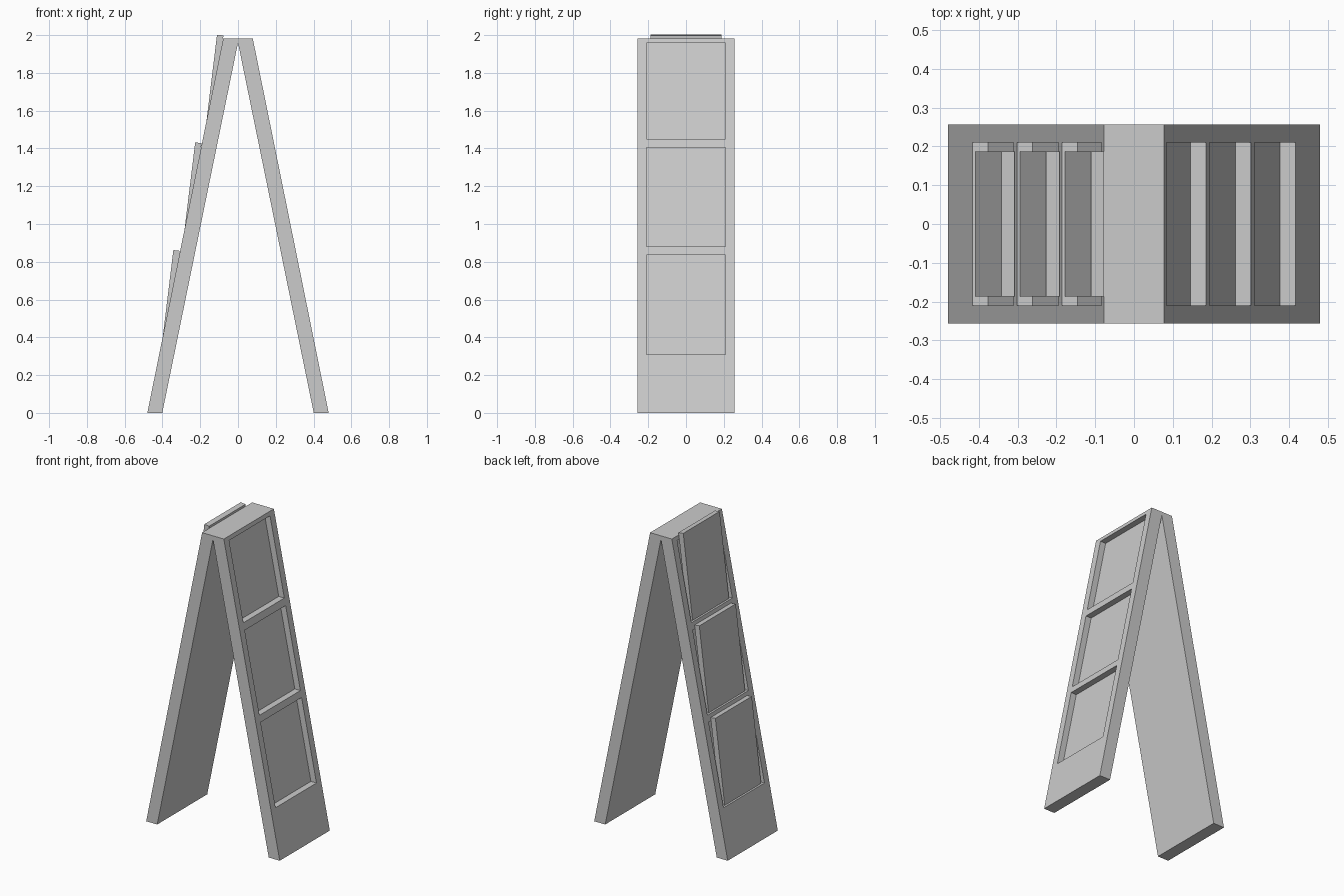
import bpy
import bmesh

if "Cube" in bpy.data.objects:
    bpy.data.objects.remove(bpy.data.objects["Cube"], do_unlink=True)

grey = bpy.data.materials.new("plain_grey")
grey.use_nodes = True
grey.diffuse_color = (0.6, 0.6, 0.6, 1)
grey.node_tree.nodes["Principled BSDF"].inputs["Base Color"].default_value = (0.6, 0.6, 0.6, 1)

FOOT, SHOULDER, HEIGHT = 0.48, 0.078, 1.983
THICK = 0.079
RECESSES = [(0.31, 0.837), (0.88, 1.404), (1.45, 1.957)]


def outer_x(z):
    """Distance of the sloping outer face from the centre at height z."""
    return FOOT + (SHOULDER - FOOT) * z / HEIGHT


def prism(name, profiles, half_width):
    """Extrude closed x-z profiles along y into one object."""
    bm = bmesh.new()
    for profile in profiles:
        face = bm.faces.new([bm.verts.new((x, -half_width, z)) for x, z in profile])
        ext = bmesh.ops.extrude_face_region(bm, geom=[face])["geom"]
        moved = [v for v in ext if isinstance(v, bmesh.types.BMVert)]
        bmesh.ops.translate(bm, verts=moved, vec=(0, 2 * half_width, 0))
    bmesh.ops.recalc_face_normals(bm, faces=bm.faces)
    mesh = bpy.data.meshes.new(name)
    bm.to_mesh(mesh)
    bm.free()
    mesh.materials.append(grey)
    obj = bpy.data.objects.new(name, mesh)
    bpy.context.collection.objects.link(obj)
    return obj


# Folding A-frame: two leaning boards meeting in a flat top
frame = prism("a_frame_boards", [[
    (-FOOT, 0), (-FOOT + THICK, 0), (0, 1.96), (FOOT - THICK, 0),
    (FOOT, 0), (SHOULDER, HEIGHT), (-SHOULDER, HEIGHT)]], 0.257)

# Three recesses cut in the outer face of each board
cuts = []
for side in (-1, 1):
    for low, high in RECESSES:
        cuts.append([(side * (outer_x(z) + d), z)
                     for z, d in ((low, -0.04), (low, 0.06), (high, 0.06), (high, -0.04))])
cutter = prism("recess_cutter", cuts, 0.21)
cutter.hide_render = True
mod = frame.modifiers.new("recesses", "BOOLEAN")
mod.operation = "DIFFERENCE"
mod.solver = "EXACT"
mod.object = cutter
bpy.context.view_layer.objects.active = frame
bpy.ops.object.modifier_apply(modifier=mod.name)
bpy.data.objects.remove(cutter, do_unlink=True)

# Loose display panels standing in the recesses of one board, leaning on the upper edge
for label, (low, high) in zip(("lower", "middle", "upper"), RECESSES):
    x = -outer_x(low) + 0.008
    top = low + 0.552
    prism(label + "_display_panel", [[
        (x, low + 0.004), (x + 0.034, low), (x + 0.101, top - 0.004), (x + 0.067, top)]], 0.187)
